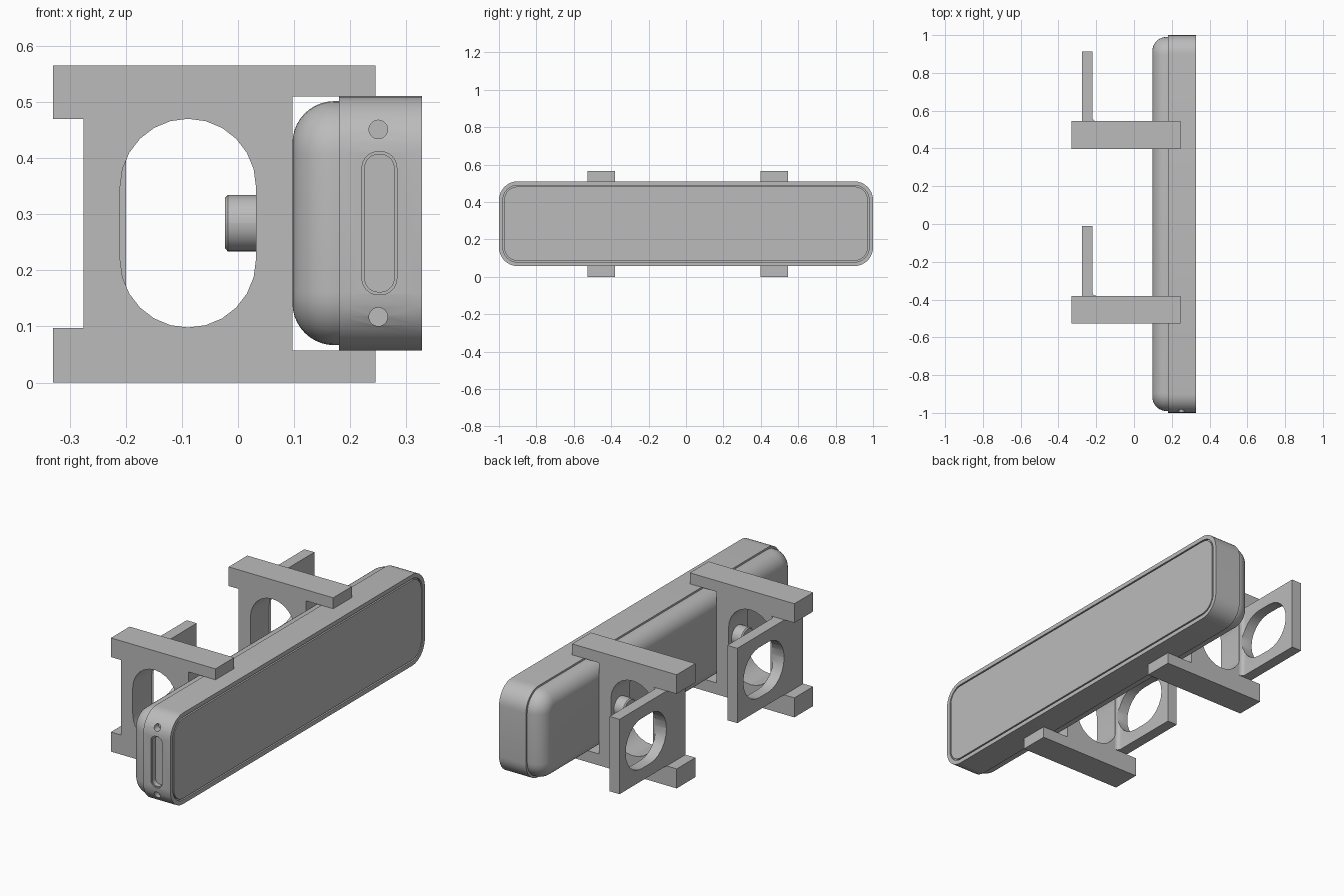
import bpy, bmesh, math
from math import sin, cos, pi

if "Cube" in bpy.data.objects:
    bpy.data.objects.remove(bpy.data.objects["Cube"])

grey = bpy.data.materials.new("plain grey")
grey.use_nodes = True
grey.diffuse_color = (0.5, 0.5, 0.5, 1)
grey.node_tree.nodes["Principled BSDF"].inputs["Base Color"].default_value = (0.5, 0.5, 0.5, 1)

MID = 0.284  # shared centre height


def rounded(w, h, r, n=8):
    """Rounded rectangle outline centred on the origin."""
    pts = []
    for k, (sx, sy) in enumerate([(1, 1), (-1, 1), (-1, -1), (1, -1)]):
        for i in range(n + 1):
            a = (k + i / n) * pi / 2
            pts.append((sx * (w / 2 - r) + r * cos(a), sy * (h / 2 - r) + r * sin(a)))
    return pts


PLANES = {"x": lambda u, v, d: (d, u, v),
          "y": lambda u, v, d: (u, d, v),
          "z": lambda u, v, d: (u, v, d)}


def loft(name, axis, rings, centre=(0, 0), smooth=True):
    """Skin a closed solid through (outline, depth) rings stacked along an axis."""
    bm = bmesh.new()
    loops = [[bm.verts.new(PLANES[axis](u + centre[0], v + centre[1], d)) for u, v in outline]
             for outline, d in rings]
    for a, b in zip(loops, loops[1:]):
        for i in range(len(a)):
            j = (i + 1) % len(a)
            bm.faces.new((a[i], a[j], b[j], b[i]))
    bm.faces.new(loops[0])
    bm.faces.new(loops[-1])
    bmesh.ops.recalc_face_normals(bm, faces=bm.faces)
    mesh = bpy.data.meshes.new(name)
    bm.to_mesh(mesh)
    bm.free()
    mesh.materials.append(grey)
    obj = bpy.data.objects.new(name, mesh)
    bpy.context.collection.objects.link(obj)
    if smooth:
        shade(obj)
    return obj


def prism(name, axis, outline, start, end, centre=(0, 0), smooth=True):
    return loft(name, axis, [(outline, start), (outline, end)], centre, smooth)


def shade(obj):
    bpy.ops.object.select_all(action="DESELECT")
    obj.select_set(True)
    bpy.context.view_layer.objects.active = obj
    bpy.ops.object.shade_smooth_by_angle(angle=math.radians(35))


def cut(obj, cutter):
    """Subtract the cutter, then discard it."""
    cutter.hide_render = True
    mod = obj.modifiers.new("cut", "BOOLEAN")
    mod.operation, mod.solver, mod.object = "DIFFERENCE", "EXACT", cutter
    bpy.context.view_layer.objects.active = obj
    bpy.ops.object.modifier_apply(modifier=mod.name)
    bpy.data.objects.remove(cutter)
    shade(obj)


def inset(width, height, radius, d):
    return rounded(width - 2 * d, height - 2 * d, radius - d)


# Device frame with a fine groove around the front panel
W, H, R = 2.0, 0.453, 0.1
face, floor = 0.328, 0.318
frame = loft("device_frame", "x", [
    (inset(W, H, R, 0), 0.18), (inset(W, H, R, 0), face),
    (inset(W, H, R, 0.021), face), (inset(W, H, R, 0.021), floor),
    (inset(W, H, R, 0.028), floor), (inset(W, H, R, 0.028), face)], (0, MID))

# End slot and two screw holes
for z in (0.117, 0.451):
    cut(frame, prism("hole_cutter", "y", rounded(0.033, 0.033, 0.0164), -1.1, -0.96, (0.25, z)))
cut(frame, loft("slot_cutter", "y", [
    (rounded(0.062, 0.255, 0.029), -1.1), (rounded(0.062, 0.255, 0.029), -0.994),
    (rounded(0.052, 0.245, 0.024), -0.994), (rounded(0.052, 0.245, 0.024), -0.97)],
    (0.252, MID)))

# Back shell with a rolled edge
roll, steps = 0.075, 10
shell = [(inset(W - 0.02, H - 0.018, 0.095, 0), 0.181)]
for i in range(steps + 1):
    a = i / steps * pi / 2
    shell.append((inset(W - 0.02, H - 0.018, 0.095, roll * (1 - cos(a))),
                  0.097 + roll * (1 - sin(a))))
loft("device_back_shell", "x", shell, (0, MID))

# Two mounting brackets
upper = [(0.097, 0.51), (0.245, 0.51), (0.245, 0.565), (-0.33, 0.565), (-0.33, 0.47), (-0.275, 0.47)]
profile = upper + [(x, 0.567 - z) for x, z in reversed(upper)]
profile = [(x, max(z, 0)) if z > 0.01 else (x, 0) for x, z in profile]
THICK = 0.147

for label, y in (("front", -0.4535), ("rear", 0.471)):
    near, far = y - THICK / 2, y + THICK / 2
    body = prism(label + "_bracket", "y", profile, near, far, smooth=False)
    cut(body, prism("opening_cutter", "y", rounded(0.242, 0.372, 0.1209, 6),
                    near - 0.1, far + 0.1, (-0.089, MID)))

    # Side plate with a small fillet at its root
    fr = 0.02
    fillet = [(-0.22 + fr * (1 - sin(a)), far + fr * (1 - cos(a)))
              for a in (i * pi / 12 for i in range(7))]
    plate = prism(label + "_side_plate", "z",
                  [(-0.275, far), *fillet, (-0.22, far + 0.37), (-0.275, far + 0.37)], 0.098, 0.47)
    cut(plate, prism("plate_cutter", "x", rounded(0.32, 0.25, 0.1249, 6),
                     -0.4, -0.1, (far + 0.162, MID)))

    # Clamp screw inside the opening
    loft(label + "_clamp_screw", "x", [
        (rounded(0.09, 0.09, 0.0449), -0.023), (rounded(0.101, 0.101, 0.0504), -0.018),
        (rounded(0.101, 0.101, 0.0504), 0.06)], (y, MID))
